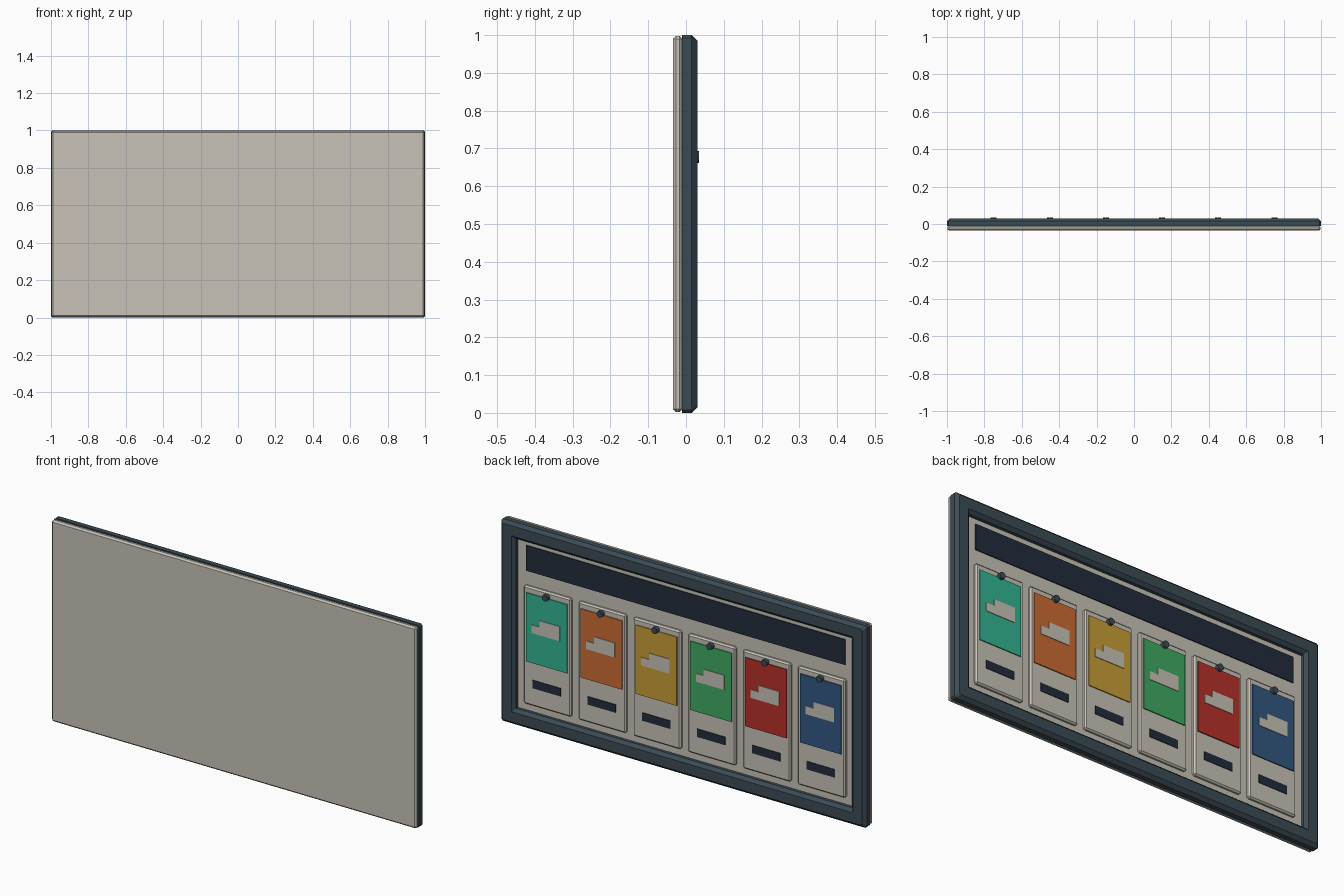
import bpy, bmesh, math
from mathutils import Matrix

old = bpy.data.objects.get("Cube")
if old:
    bpy.data.objects.remove(old, do_unlink=True)


def material(name, rgb):
    m = bpy.data.materials.new(name)
    m.use_nodes = True
    m.diffuse_color = (*rgb, 1)
    m.node_tree.nodes["Principled BSDF"].inputs["Base Color"].default_value = (*rgb, 1)
    return m


beige = material("warm_beige", (0.58, 0.545, 0.48))
slate = material("slate", (0.044, 0.07, 0.09))
navy = material("dark_navy", (0.017, 0.026, 0.045))
card_colours = [
    material("teal", (0.034, 0.46, 0.29)),
    material("orange", (0.60, 0.15, 0.034)),
    material("mustard", (0.58, 0.34, 0.038)),
    material("green", (0.053, 0.40, 0.125)),
    material("red", (0.48, 0.03, 0.023)),
    material("blue", (0.032, 0.098, 0.223)),
]


def finish(name, bm, mat):
    bmesh.ops.recalc_face_normals(bm, faces=bm.faces)
    mesh = bpy.data.meshes.new(name)
    bm.to_mesh(mesh)
    bm.free()
    mesh.materials.append(mat)
    obj = bpy.data.objects.new(name, mesh)
    bpy.context.collection.objects.link(obj)
    return obj


def box(name, x, y, z, mat, bevel=0):
    """Box from (min, max) ranges, with optional chamfered edges."""
    bm = bmesh.new()
    bmesh.ops.create_cube(bm, size=1)
    for v in bm.verts:
        for i, (lo, hi) in enumerate((x, y, z)):
            v.co[i] = hi if v.co[i] > 0 else lo
    if bevel:
        bmesh.ops.bevel(bm, geom=bm.edges[:], offset=bevel, segments=1,
                        affect='EDGES', profile=0.5)
    return finish(name, bm, mat)


def plate(name, outline, y, mat):
    """Flat outline in x and z, extruded through the y range."""
    bm = bmesh.new()
    face = bm.faces.new([bm.verts.new((px, y[0], pz)) for px, pz in outline])
    ext = bmesh.ops.extrude_face_region(bm, geom=[face])
    bmesh.ops.translate(bm, vec=(0, y[1] - y[0], 0),
                        verts=[g for g in ext["geom"] if isinstance(g, bmesh.types.BMVert)])
    return finish(name, bm, mat)


def corner_ring(inset, corner):
    """Rectangle with clipped corners, inset from the outer edge."""
    w, h, pts = 1 - inset, 0.5 - inset, []
    for sx, sz in ((1, 1), (-1, 1), (-1, -1), (1, -1)):
        pair = [(sx * w, 0.5 + sz * (h - corner)), (sx * (w - corner), 0.5 + sz * h)]
        pts += pair if sx * sz > 0 else pair[::-1]
    return pts


# Frame: chamfered profile swept round the rectangle
bm = bmesh.new()
profile = [(0, -0.01), (0, 0.015), (0.015, 0.03), (0.065, 0.03), (0.08, 0.015), (0.08, -0.01)]
rings = [[bm.verts.new((px, y, pz)) for px, pz in corner_ring(d, 0.008 if d < 0.03 else 0.001)]
         for d, y in profile]
for a, b in zip(rings, rings[1:] + rings[:1]):
    for i in range(len(a)):
        j = (i + 1) % len(a)
        bm.faces.new((a[i], a[j], b[j], b[i]))
finish("frame", bm, slate)

# Backing slab and the recessed board
box("backing", (-0.998, 0.998), (-0.035, -0.009), (0.002, 0.998), beige, 0.008)
box("board", (-0.925, 0.925), (-0.012, 0.0), (0.075, 0.925), beige)
box("header_panel", (-0.873, 0.873), (-0.002, 0.005), (0.77, 0.895), navy)

# Six cards, running from the model's left to its right
for n, colour in enumerate(card_colours):
    cx = 0.75 - 0.3 * n
    tag = f"_{n + 1}"
    box("card" + tag, (cx - 0.13, cx + 0.13), (-0.008, 0.015), (0.115, 0.70), beige, 0.007)
    box("colour_panel" + tag, (cx - 0.113, cx + 0.113), (0.013, 0.02), (0.33, 0.67), colour)
    emblem = [(0.08, 0.48), (0.08, 0.52), (0.037, 0.52), (0.037, 0.552),
              (-0.075, 0.552), (-0.075, 0.48)]
    plate("emblem" + tag, [(cx + px, pz) for px, pz in emblem], (0.018, 0.023), beige)
    box("label_slot" + tag, (cx - 0.077, cx + 0.077), (0.013, 0.018), (0.205, 0.245), navy)

    # Round peg at the top of the card
    bm = bmesh.new()
    bmesh.ops.create_cone(bm, cap_ends=True, segments=12, radius1=0.016, radius2=0.016, depth=0.023)
    bmesh.ops.transform(bm, verts=bm.verts, matrix=Matrix.Translation((cx, 0.0225, 0.677))
                        @ Matrix.Rotation(math.pi / 2, 4, 'X'))
    finish("peg" + tag, bm, slate)
